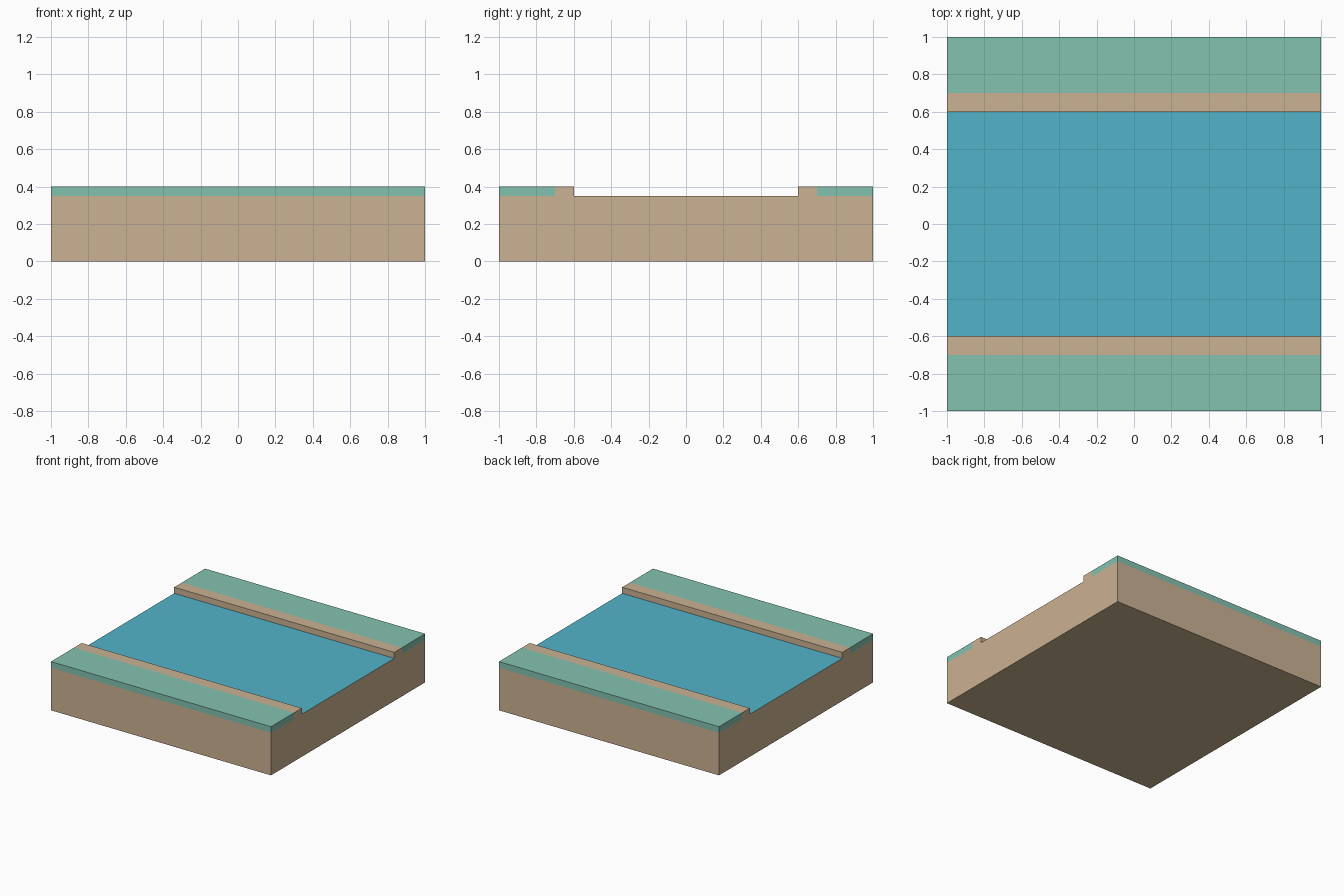
import bpy, bmesh

if "Cube" in bpy.data.objects:
    bpy.data.objects.remove(bpy.data.objects["Cube"])

def srgb(r, g, b):
    f = lambda c: c / 12.92 if c <= 0.04045 else ((c + 0.055) / 1.055) ** 2.4
    return tuple(f(c / 255) for c in (r, g, b)) + (1.0,)

def material(name, rgb):
    m = bpy.data.materials.new(name)
    m.diffuse_color = srgb(*rgb)
    m.use_nodes = True
    m.node_tree.nodes["Principled BSDF"].inputs["Base Color"].default_value = m.diffuse_color
    return m

mats = [material("dirt", (203, 178, 147)),
        material("grass", (131, 194, 175)),
        material("water", (82, 180, 202))]

HALF, GRASS, RIVER = 1.0, 0.7, 0.6    # half widths across the river
BED, TOP = 0.35, 0.40                 # water level and bank height

bm = bmesh.new()

# Cross-section cells: low ground everywhere, raised cells on both banks
cuts = [-HALF, -GRASS, -RIVER, RIVER, GRASS, HALF]
for y0, y1 in zip(cuts, cuts[1:]):
    layers = [(0, BED)]
    if abs(y0 + y1) > 0.1:
        layers.append((BED, TOP))
    for z0, z1 in layers:
        bm.faces.new([bm.verts.new((-1, y, z)) for y, z in
                      ((y0, z0), (y1, z0), (y1, z1), (y0, z1))])
bmesh.ops.remove_doubles(bm, verts=bm.verts[:], dist=1e-4)

# Sweep the section along the river
ext = bmesh.ops.extrude_face_region(bm, geom=bm.faces[:])
bmesh.ops.translate(bm, vec=(2, 0, 0),
                    verts=[g for g in ext["geom"] if isinstance(g, bmesh.types.BMVert)])
bmesh.ops.recalc_face_normals(bm, faces=bm.faces[:])

# Grass on the outer raised ground, water on the sunken top, dirt elsewhere
for f in bm.faces:
    c = f.calc_center_median()
    if c.z > BED + 0.01 and abs(c.y) > GRASS + 0.01:
        f.material_index = 1
    elif f.normal.z > 0.9 and abs(c.y) < RIVER - 0.01:
        f.material_index = 2

mesh = bpy.data.meshes.new("river_tile")
bm.to_mesh(mesh)
bm.free()
for m in mats:
    mesh.materials.append(m)
bpy.context.collection.objects.link(bpy.data.objects.new("river_tile", mesh))
